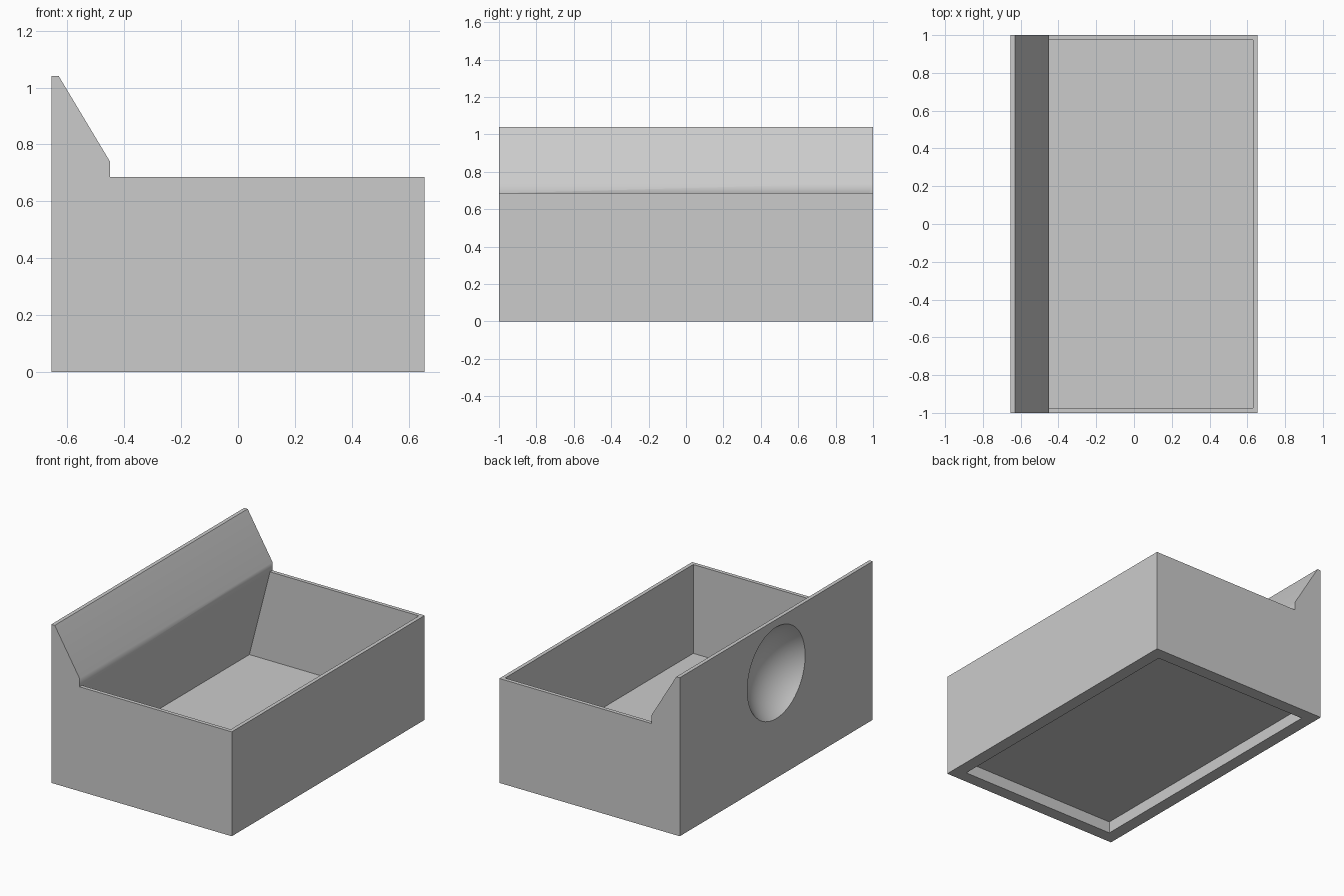
import bpy, bmesh
from math import radians
from mathutils import Matrix

if "Cube" in bpy.data.objects:
    bpy.data.objects.remove(bpy.data.objects["Cube"], do_unlink=True)

HALF_X, HALF_Y = 0.655, 1.0
WALL = 0.025
RIM, TOP = 0.685, 1.04
FLOOR, RECESS, FOOT = 0.102, 0.077, 0.083
WEDGE = -0.45
DISH_R, DISH_DEPTH = 0.375, 0.15

grey = bpy.data.materials.new("light grey")
grey.use_nodes = True
grey.diffuse_color = (0.6, 0.6, 0.6, 1)
grey.node_tree.nodes["Principled BSDF"].inputs["Base Color"].default_value = (0.6, 0.6, 0.6, 1)


def add_object(name, bm):
    bmesh.ops.recalc_face_normals(bm, faces=bm.faces)
    mesh = bpy.data.meshes.new(name)
    bm.to_mesh(mesh)
    bm.free()
    mesh.materials.append(grey)
    obj = bpy.data.objects.new(name, mesh)
    bpy.context.collection.objects.link(obj)
    return obj


def prism(name, profile, half_y):
    """Extrude an (x, z) outline along y."""
    bm = bmesh.new()
    face = bm.faces.new([bm.verts.new((x, -half_y, z)) for x, z in profile])
    side = bmesh.ops.extrude_face_region(bm, geom=[face])
    verts = [v for v in side["geom"] if isinstance(v, bmesh.types.BMVert)]
    bmesh.ops.translate(bm, verts=verts, vec=(0, 2 * half_y, 0))
    return add_object(name, bm)


# Outer body with the raised wedge-shaped wall
box = prism("open_box", [(-HALF_X, 0), (HALF_X, 0), (HALF_X, RIM), (WEDGE, RIM),
                         (WEDGE, 0.74), (-HALF_X + WALL, TOP), (-HALF_X, TOP)], HALF_Y)

# Inside of the tray, leaning under the wedge
inner = HALF_X - WALL
cavity = prism("cavity_cutter", [(-0.6, FLOOR), (inner, FLOOR), (inner, 0.8),
                                 (WEDGE + 0.1, 0.8), (WEDGE, RIM)], HALF_Y - WALL)

# Shallow recess in the underside
rx = HALF_X - FOOT
recess = prism("recess_cutter", [(-rx, -0.1), (rx, -0.1), (rx, RECESS), (-rx, RECESS)],
               HALF_Y - FOOT)

# Round dished hollow in the outside of the tall wall
bm = bmesh.new()
turn = Matrix.Translation((-HALF_X - DISH_R + DISH_DEPTH, 0, 0.69)) @ Matrix.Rotation(radians(90), 4, "Y")
bmesh.ops.create_uvsphere(bm, u_segments=64, v_segments=48, radius=DISH_R, matrix=turn)
dish = add_object("dish_cutter", bm)

# Cut the hollows
bpy.ops.object.select_all(action="DESELECT")
bpy.context.view_layer.objects.active = box
box.select_set(True)
for cutter in (cavity, recess, dish):
    cutter.hide_render = True
    mod = box.modifiers.new(cutter.name, "BOOLEAN")
    mod.operation = "DIFFERENCE"
    mod.solver = "EXACT"
    mod.object = cutter
    bpy.ops.object.modifier_apply(modifier=mod.name)
    bpy.data.objects.remove(cutter, do_unlink=True)

# Soft shading over the wedge and dish, crisp corners elsewhere
bpy.ops.object.shade_smooth_by_angle(angle=radians(35))
weighted = box.modifiers.new("weighted_normals", "WEIGHTED_NORMAL")
weighted.keep_sharp = True
